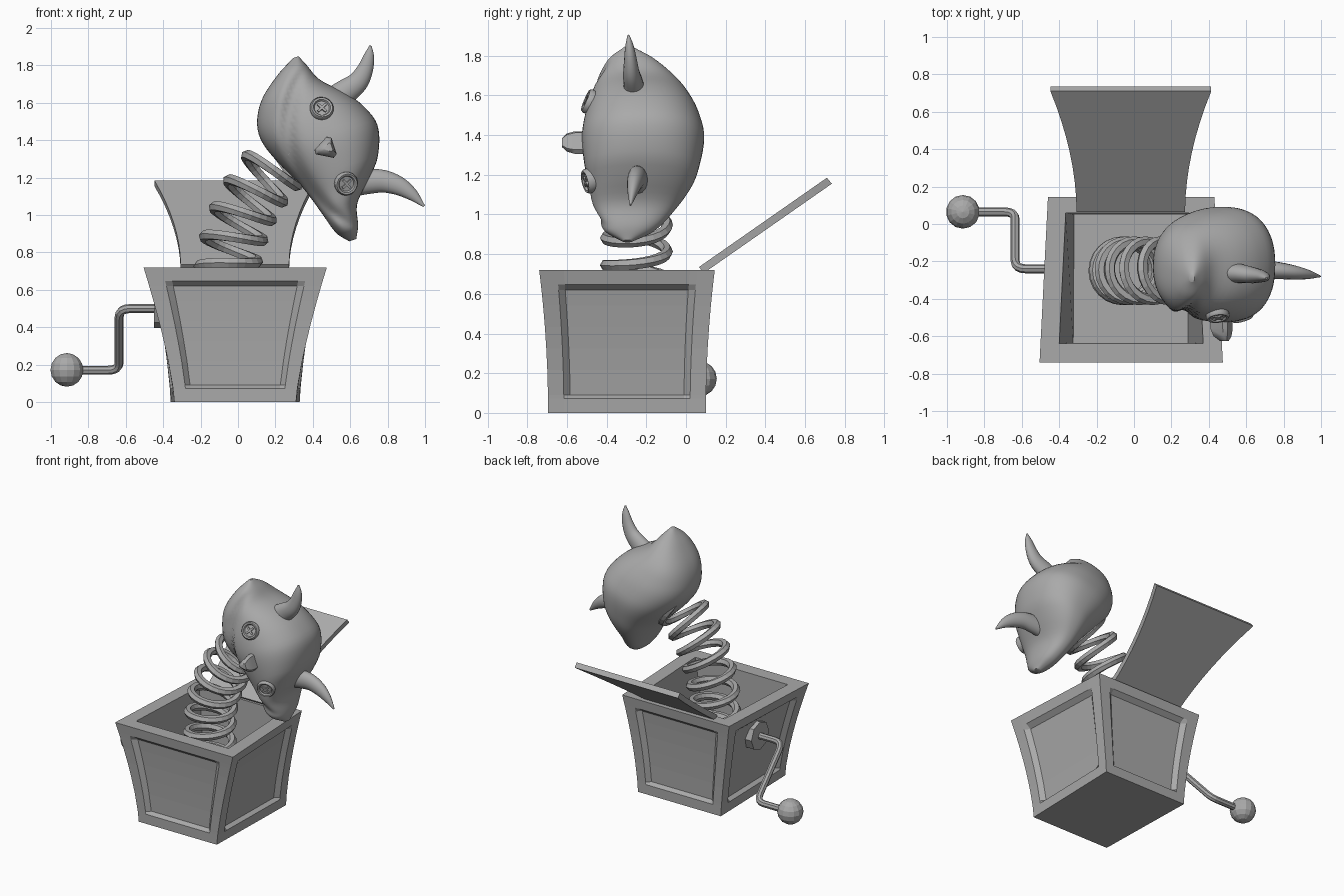
import bpy, bmesh, math
from mathutils import Vector, Matrix

if "Cube" in bpy.data.objects:
    bpy.data.objects.remove(bpy.data.objects["Cube"])

grey = bpy.data.materials.new("plain_grey")
grey.diffuse_color = (0.4, 0.4, 0.4, 1)
grey.use_nodes = True
grey.node_tree.nodes["Principled BSDF"].inputs["Base Color"].default_value = grey.diffuse_color


def finish(name, bm, smooth=None):
    bmesh.ops.remove_doubles(bm, verts=bm.verts, dist=0.0004)
    bmesh.ops.recalc_face_normals(bm, faces=bm.faces)
    me = bpy.data.meshes.new(name)
    bm.to_mesh(me)
    bm.free()
    me.materials.append(grey)
    ob = bpy.data.objects.new(name, me)
    bpy.context.collection.objects.link(ob)
    if smooth:
        bpy.ops.object.select_all(action='DESELECT')
        bpy.context.view_layer.objects.active = ob
        ob.select_set(True)
        bpy.ops.object.shade_smooth_by_angle(angle=math.radians(smooth))
    return ob


def grid(bm, rows, wrap=False):
    """Skin a list of equally long point rows."""
    vs = [[bm.verts.new(p) for p in r] for r in rows]
    n = len(rows[0])
    for a, b in zip(vs, vs[1:]):
        for i in range(n if wrap else n - 1):
            j = (i + 1) % n
            bm.faces.new((a[i], a[j], b[j], b[i]))
    return vs


def tube(name, path, radii, sides, flat=1.0, smooth=None, side=Vector((0, 1, 0))):
    """Sweep a ring along a path; flat scales the ring along the side axis."""
    bm = bmesh.new()
    rows = []
    for i, p in enumerate(path):
        d = (path[min(i + 1, len(path) - 1)] - path[max(i - 1, 0)]).normalized()
        ref = side[i] if isinstance(side, list) else side
        e = (ref - d * ref.dot(d)).normalized()
        f = d.cross(e)
        r = radii[i] if isinstance(radii, list) else radii
        rows.append([p + r * (flat * math.cos(k * math.tau / sides) * e + math.sin(k * math.tau / sides) * f)
                     for k in range(sides)])
    vs = grid(bm, rows, True)
    bm.faces.new(vs[0])
    bm.faces.new(vs[-1])
    return finish(name, bm, smooth)


def lerp(table, v):
    """Smooth interpolation through a table of (position, values...)."""
    n = len(table)
    i = max(0, min(n - 2, sum(1 for r in table if r[0] <= v) - 1))
    p = [table[max(0, min(n - 1, i + k))] for k in (-1, 0, 1, 2)]
    t = (v - p[1][0]) / (p[2][0] - p[1][0])
    h = p[2][0] - p[1][0]
    out = []
    for c in range(1, len(p[0])):
        m1 = (p[2][c] - p[0][c]) / (p[2][0] - p[0][0]) * h
        m2 = (p[3][c] - p[1][c]) / (p[3][0] - p[1][0]) * h
        out.append((2*t**3 - 3*t*t + 1) * p[1][c] + (t**3 - 2*t*t + t) * m1
                   + (3*t*t - 2*t**3) * p[2][c] + (t**3 - t*t) * m2)
    return out


# Box: four flared walls with recessed panels, rim, inner walls and floor
def corners(t):
    f, b = 0.325 + 0.165 * t**1.35, 0.345 + 0.10 * t**1.35
    y0, y1 = -0.695 - 0.045 * t * t, 0.10 + 0.045 * t * t
    cx = -0.015
    return [Vector(q + (0.72 * t,)) for q in ((cx - f, y0), (cx + f, y0), (cx + b, y1), (cx - b, y1))]


bm = bmesh.new()
A = [0, 0.1, 0.14, 0.86, 0.9, 1]
T = [0, 0.1, 0.125, 0.3, 0.45, 0.6, 0.75, 0.86, 0.9, 1]
for s in range(4):
    rows = []
    for t in T:
        c = corners(t)
        p, q = c[s], c[(s + 1) % 4]
        inward = Vector((p.y - q.y, q.x - p.x, 0)).normalized()
        rows.append([p.lerp(q, a) + inward * (0.03 if 0.12 < a < 0.88 and 0.11 < t < 0.88 else 0) for a in A])
    grid(bm, rows)
inner_top = [(-0.40, -0.64, 0.72), (0.37, -0.64, 0.72), (0.335, 0.06, 0.72), (-0.365, 0.06, 0.72)]
inner_low = [(-0.325, -0.635, 0.2), (0.29, -0.635, 0.2), (0.29, 0.05, 0.2), (-0.32, 0.05, 0.2)]
vs = grid(bm, [corners(1), inner_top, inner_low], True)
bm.faces.new(vs[-1])
bm.faces.new([bm.verts.new(p) for p in corners(0)])
finish("box", bm)

# Open lid with flared sides
bm = bmesh.new()
rows = []
for i in range(9):
    t = i / 8
    w = 0.29 + 0.14 * t**1.9
    y, z = 0.065 + 0.645 * t, 0.735 + 0.45 * t
    rows.append([(-0.017 - w, y, z), (-0.017 + w, y, z),
                 (-0.017 + w, y + 0.025, z - 0.03), (-0.017 - w, y + 0.025, z - 0.03)])
vs = grid(bm, rows, True)
bm.faces.new(vs[0])
bm.faces.new(vs[-1])
finish("lid", bm)

# Crank: hub, bent rod with rounded elbows, knob
tube("crank_hub", [Vector((-0.45, -0.24, 0.5)), Vector((-0.365, -0.24, 0.5))], 0.105, 8)
pts = [Vector(p) for p in ((-0.38, -0.24, 0.5), (-0.635, -0.24, 0.5), (-0.635, 0.065, 0.17), (-0.86, 0.065, 0.17))]
rod = [pts[0]]
for k in (1, 2):
    a = pts[k] + (pts[k - 1] - pts[k]).normalized() * 0.06
    b = pts[k] + (pts[k + 1] - pts[k]).normalized() * 0.06
    rod += [a.lerp(pts[k], u).lerp(pts[k].lerp(b, u), u) for u in (0, 0.25, 0.5, 0.75, 1)]
tube("crank_rod", rod + [pts[3]], 0.024, 8, side=Vector((0, 0.73, 0.68)))
bm = bmesh.new()
bmesh.ops.create_uvsphere(bm, u_segments=14, v_segments=8, radius=0.09,
                          matrix=Matrix.Translation((-0.915, 0.065, 0.172)))
finish("crank_knob", bm)

# Spring: helix around a leaning centre line
path, out = [], []
c, s, step = Vector((-0.06, -0.25, 0.22)), -0.49, 0.14 / 24
while s < 0.74:
    th = max(0, 0.1 + 1.1 * s)
    axis, across = Vector((math.sin(th), 0, math.cos(th))), Vector((math.cos(th), 0, -math.sin(th)))
    ph = math.pi + math.tau * s / 0.14
    o = across * math.cos(ph) + Vector((0, 1, 0)) * math.sin(ph)
    path.append(c + o * 0.155)
    out.append(o)
    c = c + axis * step
    s += step
tube("spring", path, 0.029, 6, side=out)

# Head: lofted sideways; columns are side, crown, chin, front and back
HEAD = [(-0.515, 0.03, 0.0, -0.31, -0.27), (-0.46, 0.055, -0.10, -0.39, -0.16), (-0.36, 0.10, -0.225, -0.45, -0.04),
        (-0.25, 0.21, -0.29, -0.485, 0.03), (-0.15, 0.28, -0.30, -0.51, 0.07), (-0.03, 0.317, -0.26, -0.525, 0.092),
        (0.13, 0.265, -0.18, -0.51, 0.065), (0.22, 0.19, -0.145, -0.49, 0.03), (0.33, 0.085, -0.11, -0.465, -0.05),
        (0.45, 0.05, -0.07, -0.41, -0.16), (0.51, 0.02, -0.02, -0.32, -0.27)]
UP, SIDE, MID = Vector((0.95, 0, 0.31)), Vector((0.31, 0, -0.95)), Vector((0.455, 0, 1.35))


def place(v, u, y):
    return MID + UP * u + SIDE * v + Vector((0, y, 0))


def groove(v, u):
    d = u - (-0.17 + 1.0 * v * v)
    return (0.035 * math.exp(-(d / 0.035)**2) - 0.012 * math.exp(-((d + 0.07) / 0.04)**2)) * max(0, 1 - (v / 0.46)**4)


def face_y(v, u):
    top, bot, fr, bk = lerp(HEAD, v)
    k = min(1, abs((u - (top + bot) / 2) / ((top - bot) / 2)))
    return (fr + bk) / 2 - (bk - fr) / 2 * (1 - k**2.3)**(1 / 2.3) + groove(v, u)


bm = bmesh.new()
rows = []
for i in range(53):
    v = -0.0025 - 0.5125 * math.cos(math.pi * i / 52)
    top, bot, fr, bk = lerp(HEAD, v)
    ring = []
    for k in range(64):
        ca, sa = math.cos(math.tau * k / 64), math.sin(math.tau * k / 64)
        u = (top + bot) / 2 + (top - bot) / 2 * math.copysign(abs(ca)**(2 / 2.3), ca)
        y = (fr + bk) / 2 + (bk - fr) / 2 * math.copysign(abs(sa)**(2 / 2.3), sa)
        ring.append(place(v, u, y + (groove(v, u) * min(1, -sa * 1.5) if sa < 0 else 0)))
    rows.append(ring)
vs = grid(bm, rows, True)
bm.faces.new(vs[0])
bm.faces.new(vs[-1])
finish("head", bm, 60)

# Button eyes: rim, dished disc and crossed stitches
for name, v in (("left", -0.21), ("right", 0.21)):
    u, e = 0.06, 0.04
    o = place(v, u, face_y(v, u))
    n = (place(v + e, u, face_y(v + e, u)) - place(v - e, u, face_y(v - e, u))).cross(
        place(v, u + e, face_y(v, u + e)) - place(v, u - e, face_y(v, u - e))).normalized()
    n = -n if n.y > 0 else n
    M = Matrix.Translation(o) @ n.to_track_quat('Z', 'Y').to_matrix().to_4x4()
    bm = bmesh.new()
    rows = [[M @ Vector((r * math.cos(math.tau * k / 24), r * math.sin(math.tau * k / 24), h)) for k in range(24)]
            for r, h in ((0.06, -0.03), (0.064, 0.01), (0.056, 0.022), (0.046, 0.02), (0.04, 0.01))]
    bm.faces.new(grid(bm, rows, True)[-1])
    for ang in (45, -45):
        bmesh.ops.create_cube(bm, size=1, matrix=M @ Matrix.Translation((0, 0, 0.013)) @ Matrix.Rotation(
            math.radians(ang), 4, 'Z') @ Matrix.Diagonal((0.062, 0.013, 0.014, 1)))
    finish(name + "_button_eye", bm, 40)

# Nose: blunt triangular wedge
bm = bmesh.new()
rows = []
for y, k in ((-0.48, 1.0), (-0.56, 1.0), (-0.60, 0.8), (-0.625, 0.4)):
    rows.append([place(k * v, 0.01 + k * u + (1 - k) * 0.03, y) for v, u in
                 ((-0.06, 0.03), (-0.045, 0.052), (0.045, 0.052), (0.06, 0.03), (0.012, -0.055), (-0.012, -0.055))])
bm.faces.new(grid(bm, rows, True)[-1])
finish("nose", bm, 50)

# Horns: tapered curved sweeps
HORNS = {"upper_horn": [(0, 0.50, -0.26, 1.60, 0.08), (1, 0.57, -0.265, 1.655, 0.068), (2, 0.64, -0.275, 1.71, 0.056),
                        (3, 0.68, -0.28, 1.78, 0.043), (4, 0.70, -0.285, 1.85, 0.028), (5, 0.708, -0.29, 1.905, 0.006)],
         "lower_horn": [(0, 0.62, -0.24, 1.17, 0.07), (1, 0.70, -0.245, 1.18, 0.067), (2, 0.78, -0.25, 1.18, 0.06),
                        (3, 0.86, -0.26, 1.155, 0.05), (4, 0.93, -0.27, 1.11, 0.033), (5, 0.995, -0.28, 1.047, 0.006)]}
for name, table in HORNS.items():
    q = [lerp(table, i / 4) for i in range(21)]
    tube(name, [Vector(p[:3]) for p in q], [p[3] for p in q], 16, 0.75, 50)
